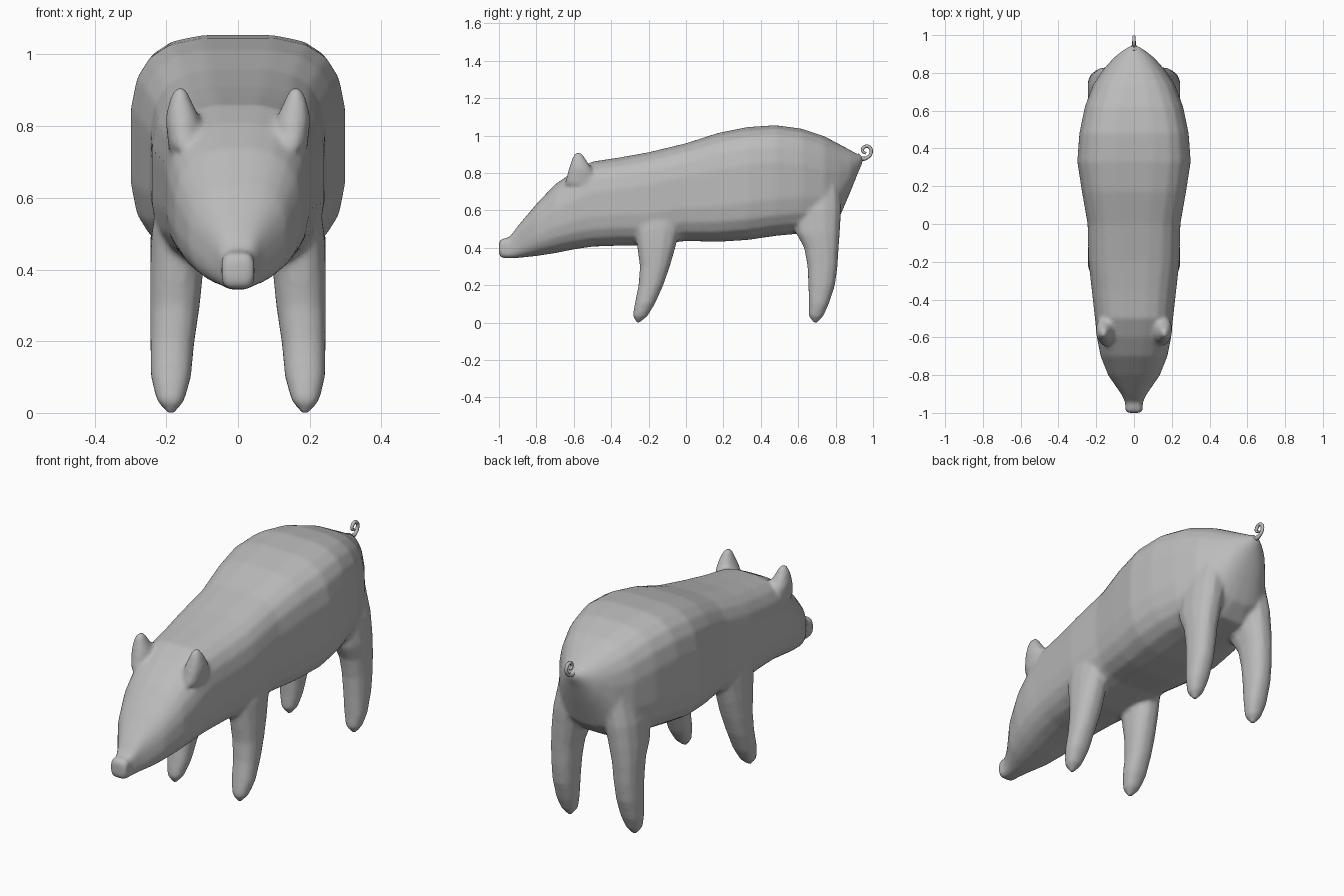
import bpy, bmesh, math
from mathutils import Vector

if "Cube" in bpy.data.objects:
    bpy.data.objects.remove(bpy.data.objects["Cube"])

grey = bpy.data.materials.new("skin grey")
grey.use_nodes = True
SKIN = (0.5, 0.5, 0.5, 1)
grey.diffuse_color = SKIN
grey.node_tree.nodes["Principled BSDF"].inputs["Base Color"].default_value = SKIN


def ring(count, power):
    """Unit superellipse points."""
    pts = []
    for i in range(count):
        a = math.tau * (i + 0.5) / count
        c, s = math.cos(a), math.sin(a)
        pts.append((math.copysign(abs(c) ** (2 / power), c),
                    math.copysign(abs(s) ** (2 / power), s)))
    return pts


def loft(bm, rings):
    """Skin a list of point rings and close both ends."""
    loops = [[bm.verts.new(p) for p in r] for r in rings]
    n = len(loops[0])
    faces = [bm.faces.new((a[i], a[(i + 1) % n], b[(i + 1) % n], b[i]))
             for a, b in zip(loops, loops[1:]) for i in range(n)]
    faces += [bm.faces.new(loops[0]), bm.faces.new(loops[-1])]
    bmesh.ops.recalc_face_normals(bm, faces=faces)


def limb(bm, side, sections):
    """Upright tapering limb; sections are z, y min, y max, x min, x max."""
    rings = []
    for z, y0, y1, x0, x1 in sections:
        rings.append([Vector((side * ((x0 + x1) / 2 + u * (x1 - x0) / 2),
                              (y0 + y1) / 2 + v * (y1 - y0) / 2, z))
                      for u, v in ring(12, 2.3)])
    loft(bm, rings)


# Trunk and head: y, bottom, top, half width, squareness
trunk = [
    (-1.0, .36, .435, .042, 4), (-.985, .345, .448, .046, 4),
    (-.945, .343, .455, .046, 4), (-.9, .345, .515, .068, 3),
    (-.8, .355, .635, .138, 2.6), (-.7, .37, .74, .178, 2.6),
    (-.6, .39, .81, .198, 2.8), (-.5, .405, .862, .208, 3),
    (-.35, .41, .885, .225, 3), (-.2, .41, .912, .242, 3.2),
    (0, .435, .96, .247, 3.3), (.17, .43, 1.015, .277, 3.4),
    (.33, .44, 1.047, .302, 3.4), (.48, .462, 1.057, .291, 3.4),
    (.62, .475, 1.038, .262, 3.2), (.74, .49, .998, .217, 2.9),
    (.82, .56, .955, .162, 2.6), (.88, .7, .922, .108, 2.3),
    (.92, .8, .9, .058, 2), (.945, .855, .888, .018, 2),
]
front_leg = [
    (.62, -.25, 0, .1, .225), (.5, -.275, -.03, .09, .243),
    (.4, -.262, -.055, .095, .247), (.3, -.248, -.085, .105, .247),
    (.2, -.255, -.12, .12, .246), (.1, -.275, -.165, .13, .244),
    (.035, -.286, -.205, .148, .228), (0, -.265, -.245, .175, .2),
]
rear_leg = [
    (.78, .6, .82, .06, .19), (.6, .57, .832, .06, .235),
    (.48, .585, .825, .085, .247), (.4, .63, .818, .105, .247),
    (.3, .648, .812, .115, .246), (.2, .653, .798, .122, .245),
    (.1, .656, .765, .132, .242), (.035, .655, .735, .148, .226),
    (0, .68, .705, .175, .2),
]
ear = [
    (.74, -.65, -.46, .1, .195), (.82, -.628, -.5, .105, .203),
    (.865, -.613, -.53, .127, .194), (.895, -.602, -.55, .14, .182),
    (.91, -.588, -.562, .152, .17),
]

bm = bmesh.new()
loft(bm, [[Vector((u * w, y, (lo + hi) / 2 + v * (hi - lo) / 2))
           for u, v in ring(20, power)] for y, lo, hi, w, power in trunk])
for side in (1, -1):
    for part in (front_leg, rear_leg, ear):
        limb(bm, side, part)
bmesh.ops.recalc_face_normals(bm, faces=bm.faces)
mesh = bpy.data.meshes.new("body")
bm.to_mesh(mesh)
bm.free()
mesh.materials.append(grey)
for poly in mesh.polygons:
    poly.use_smooth = True
body = bpy.data.objects.new("body", mesh)
bpy.context.collection.objects.link(body)

# Fuse the limbs into one skin and soften the joins
fuse = body.modifiers.new("fuse", "REMESH")
fuse.mode = "VOXEL"
fuse.voxel_size = 0.011
fuse.use_smooth_shade = True
soften = body.modifiers.new("soften", "SMOOTH")
soften.factor = 0.5
soften.iterations = 7

# Curly tail, thick at the root
path = [(.915, .882, 2.6), (.94, .876, 1.4), (.97, .882, 1), (.99, .91, 1),
        (.981, .938, 1), (.955, .94, 1), (.944, .917, .9), (.962, .905, .7)]
curve = bpy.data.curves.new("tail", "CURVE")
curve.dimensions = "3D"
curve.bevel_depth = 0.009
curve.bevel_resolution = 2
curve.use_fill_caps = True
spline = curve.splines.new("BEZIER")
spline.resolution_u = 5
spline.bezier_points.add(len(path) - 1)
for point, (y, z, r) in zip(spline.bezier_points, path):
    point.co = (0, y, z)
    point.radius = r
    point.handle_left_type = point.handle_right_type = "AUTO"
curve.materials.append(grey)
tail = bpy.data.objects.new("tail", curve)
bpy.context.collection.objects.link(tail)
